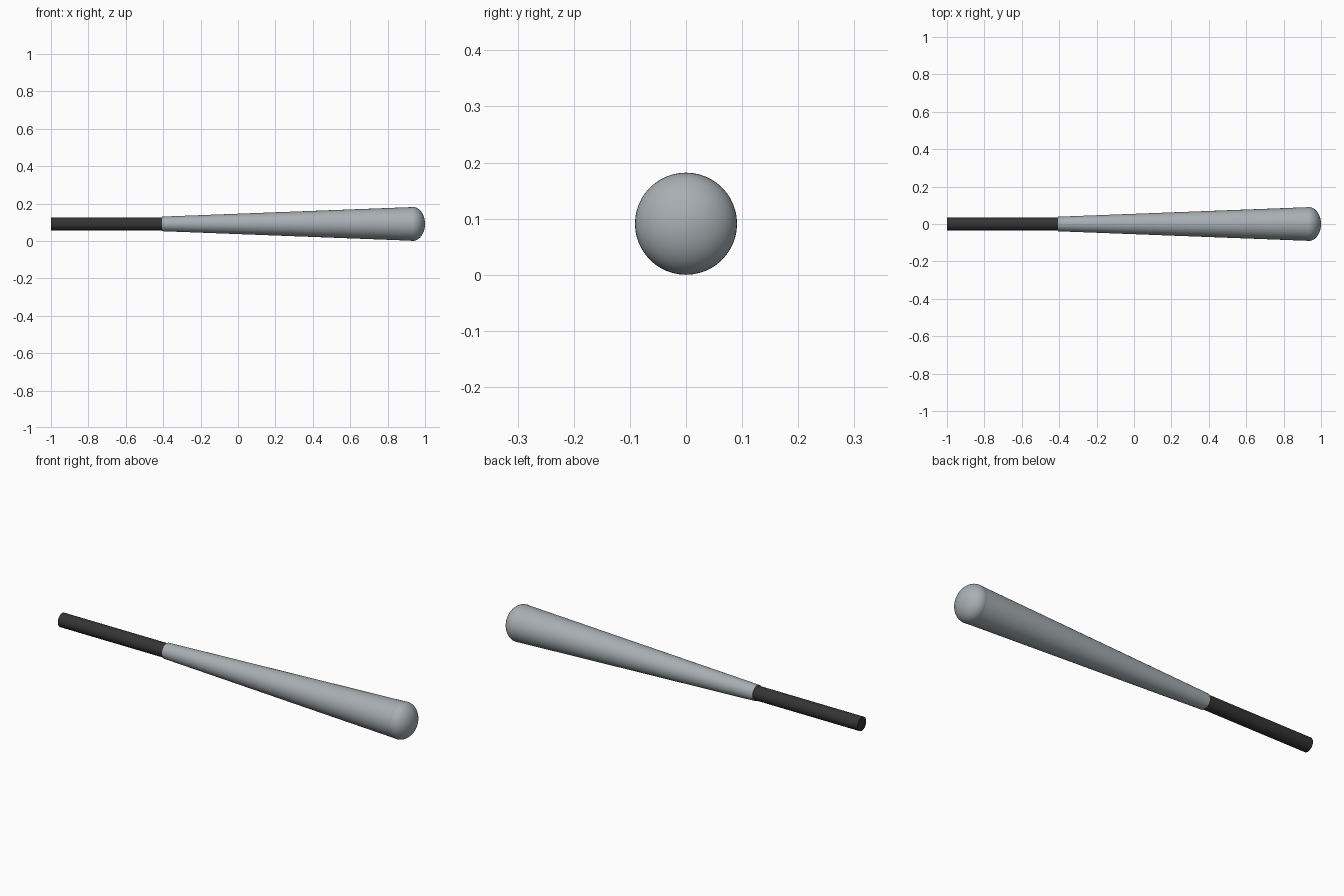
import bpy
import math
from mathutils import Matrix

cube = bpy.data.objects.get("Cube")
if cube:
    bpy.data.objects.remove(cube)

AXIS_Z = 0.091
SIDES = 48


def make_material(name, color):
    mat = bpy.data.materials.new(name)
    mat.use_nodes = True
    mat.diffuse_color = color
    mat.node_tree.nodes["Principled BSDF"].inputs["Base Color"].default_value = color
    return mat


def finish(name, mat):
    obj = bpy.context.object
    obj.name = name
    obj.data.materials.append(mat)
    bpy.ops.object.shade_smooth_by_angle(angle=math.radians(35))
    return obj


def tapered_rod(name, x_start, x_end, r_start, r_end, mat):
    """Closed round rod lying along the x axis."""
    bpy.ops.mesh.primitive_cone_add(
        vertices=SIDES, radius1=r_start, radius2=r_end, depth=x_end - x_start,
        location=((x_start + x_end) / 2, 0, AXIS_Z), rotation=(0, math.pi / 2, 0))
    return finish(name, mat)


grip_black = make_material("grip black", (0.035, 0.035, 0.035, 1))
metal_grey = make_material("metal grey", (0.39, 0.43, 0.45, 1))

# Straight grip and widening barrel
tapered_rod("grip", -1.0, -0.40, 0.035, 0.035, grip_black)
tapered_rod("barrel", -0.405, 0.933, 0.039, 0.09, metal_grey)

# Flattened round end cap
bpy.ops.mesh.primitive_uv_sphere_add(
    segments=SIDES, ring_count=24, radius=0.091, location=(0.933, 0, AXIS_Z))
cap = bpy.context.object
cap.data.transform(Matrix.Rotation(math.pi / 2, 4, "Y"))
cap.data.transform(Matrix.Diagonal((0.067 / 0.091, 1, 1, 1)))
finish("end_cap", metal_grey)
